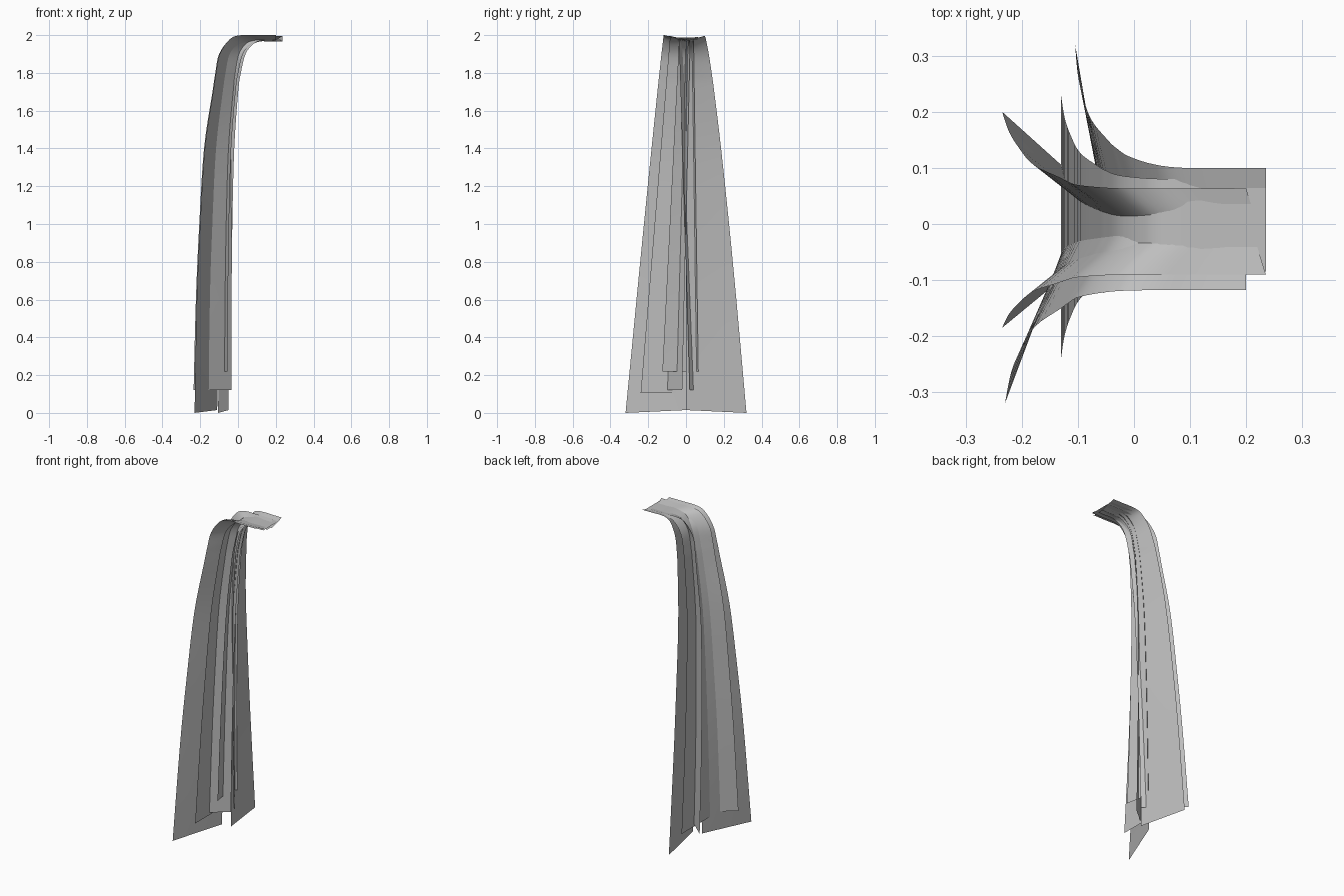
import bpy, bmesh
from mathutils import Vector

cube = bpy.data.objects.get("Cube")
if cube:
    bpy.data.objects.remove(cube, do_unlink=True)

# One flat water colour
water = bpy.data.materials.new("water_grey")
water.use_nodes = True
colour = (0.52, 0.52, 0.52, 1.0)
water.diffuse_color = colour
bsdf = next(n for n in water.node_tree.nodes if n.type == 'BSDF_PRINCIPLED')
bsdf.inputs["Base Color"].default_value = colour
bsdf.inputs["Roughness"].default_value = 0.8

# Fall profile: height, x offset of an outer stream, x offset of an inner stream
FALL = [(1.9, .135, .075), (1.8, .115, .05), (1.7, .10, .036), (1.4, .055, .015),
        (1.0, .03, .005), (0.6, .012, .001)]


def smooth(points, steps=4):
    """Catmull-Rom curve through the points."""
    out = []
    for i in range(len(points) - 1):
        p0, p1 = points[max(i - 1, 0)], points[i]
        p2, p3 = points[i + 1], points[min(i + 2, len(points) - 1)]
        for s in range(steps):
            t = s / steps
            out.append(0.5 * (2 * p1 + (p2 - p0) * t
                              + (2 * p0 - 5 * p1 + 4 * p2 - p3) * t * t
                              + (3 * p1 - p0 - 3 * p2 + p3) * t ** 3))
    out.append(points[-1])
    return out


def edge(top, bottom, power):
    """Edge of a stream: flat run from the lip, bend, then the long drop."""
    x0, y0, z0 = top
    x1, y1, z1 = bottom
    w = (-x1 - 0.035) / 0.2
    keys = [(z0, .25, .165), (z0 - .02, .19, .115)] + FALL + [(z1, 0, 0)]
    points = [Vector(top), Vector(((x0 + x1 + .22) / 2, y0, z0))]
    for z, outer, inner in keys:
        f = max(0, (z0 - z) / (z0 - z1)) ** power
        points.append(Vector((x1 + inner + (outer - inner) * w, y0 + (y1 - y0) * f, z)))
    return smooth(points)


def sheet(name, top_a, bottom_a, top_b, bottom_b, power=1.0, columns=4):
    """Ribbon of faces stretched between two stream edges."""
    bm = bmesh.new()
    rows = []
    for a, b in zip(edge(top_a, bottom_a, power), edge(top_b, bottom_b, power)):
        rows.append([bm.verts.new(a.lerp(b, c / columns)) for c in range(columns + 1)])
    for r, s in zip(rows, rows[1:]):
        for c in range(columns):
            bm.faces.new((r[c], s[c], s[c + 1], r[c + 1]))
    # Face the upper side of the lip upwards
    bm.normal_update()
    bm.faces.ensure_lookup_table()
    if bm.faces[0].normal.z < 0:
        bmesh.ops.reverse_faces(bm, faces=bm.faces[:])
    mesh = bpy.data.meshes.new(name)
    bm.to_mesh(mesh)
    bm.free()
    mesh.materials.append(water)
    for p in mesh.polygons:
        p.use_smooth = True
    obj = bpy.data.objects.new(name, mesh)
    bpy.context.collection.objects.link(obj)


# Two large side sheets that reach the ground
sheet("back_outer_sheet", (.235, .10, 1.995), (-.105, .32, 0),
      (.235, 0, 1.967), (-.05, 0, .015), 0.78)
sheet("front_outer_sheet", (.20, -.118, 2.0), (-.23, -.32, 0),
      (.20, 0, 1.967), (-.11, 0, .015), 0.95)
# Two crossing diagonal sheets
sheet("back_diagonal_sheet", (.20, .063, 1.99), (-.235, .20, .12),
      (.23, -.037, 1.972), (-.035, .02, .12))
sheet("front_diagonal_sheet", (.235, -.09, 1.995), (-.235, -.185, .12),
      (.20, .022, 1.972), (-.035, -.02, .12))
# Flat sheet across the middle
sheet("middle_sheet", (.235, .08, 1.985), (-.13, .23, .105),
      (.235, -.085, 1.985), (-.13, -.24, .105))
# Short inner streams
sheet("inner_cross_stream", (.23, .06, 1.978), (-.11, .14, .22),
      (.23, -.037, 1.97), (-.055, -.125, .22))
sheet("inner_thin_stream", (.20, .0, 1.972), (-.12, .0, .22),
      (.20, .04, 1.978), (-.05, .065, .22))
